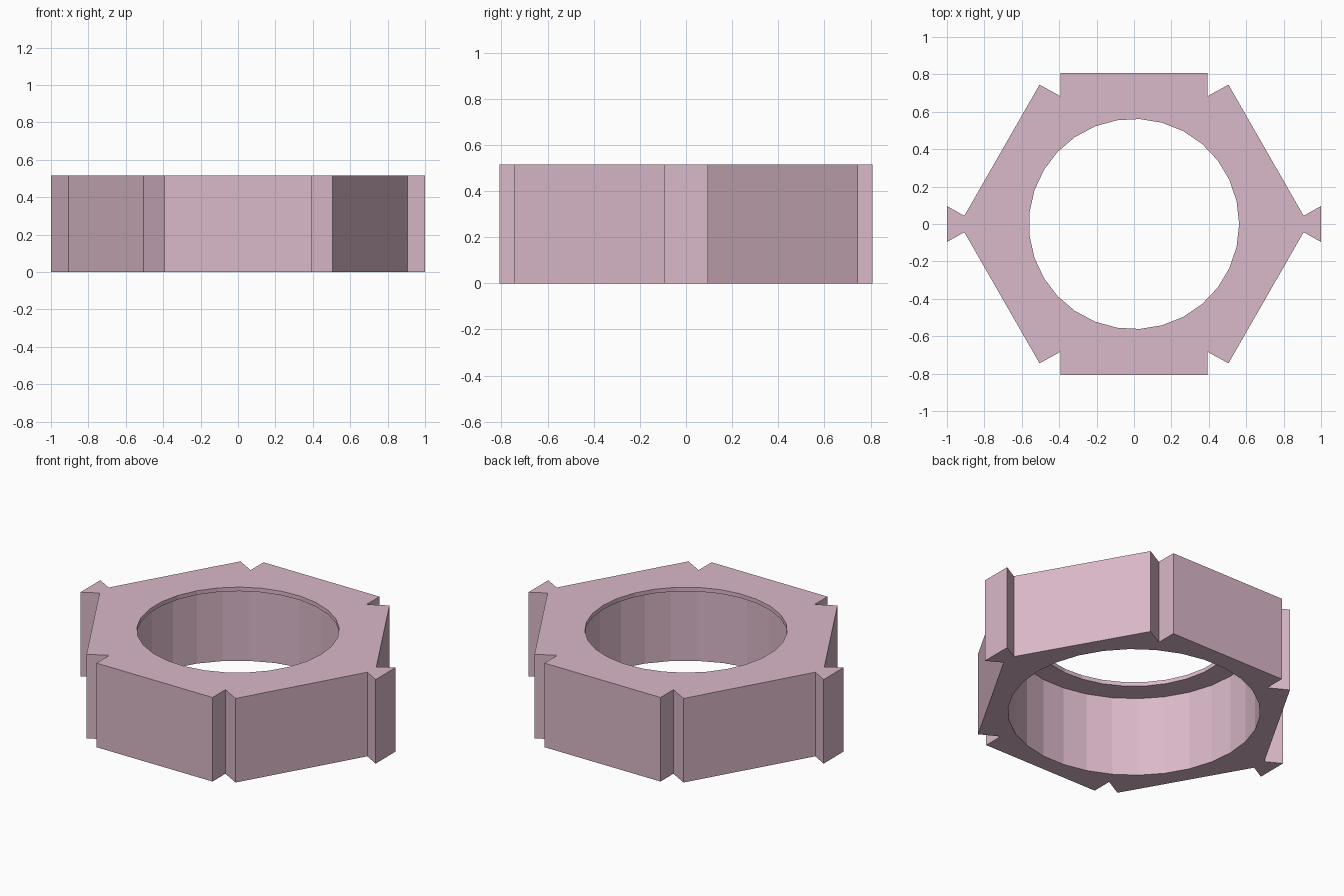
import bpy, bmesh, math

if "Cube" in bpy.data.objects:
    bpy.data.objects.remove(bpy.data.objects["Cube"])

HEIGHT = 0.515
LIP_Z = 0.49


def prism(name, outline, z0, z1):
    """Extrude a counter-clockwise xy outline from z0 to z1."""
    bm = bmesh.new()
    face = bm.faces.new([bm.verts.new((x, y, z0)) for x, y in outline])
    ext = bmesh.ops.extrude_face_region(bm, geom=[face])
    for v in ext["geom"]:
        if isinstance(v, bmesh.types.BMVert):
            v.co.z = z1
    bmesh.ops.recalc_face_normals(bm, faces=bm.faces)
    mesh = bpy.data.meshes.new(name)
    bm.to_mesh(mesh)
    bm.free()
    obj = bpy.data.objects.new(name, mesh)
    bpy.context.collection.objects.link(obj)
    return obj


def circle(radius, sides):
    return [(radius * math.cos(2 * math.pi * i / sides),
             radius * math.sin(2 * math.pi * i / sides)) for i in range(sides)]


# Quarter of the notched hexagon, mirrored into the full outline
quarter = [(1.0, 0.096), (0.907, 0.044), (0.505, 0.745), (0.393, 0.683), (0.393, 0.808)]
half = quarter + [(-x, y) for x, y in reversed(quarter)]
outline = half + [(x, -y) for x, y in reversed(half)]
body = prism("hex_ring", outline, 0, HEIGHT)

# Wide bore from below, narrower opening through the thin top lip
cutters = [prism("bore_cutter", circle(0.70, 30), -0.1, LIP_Z),
           prism("lip_cutter", circle(0.562, 29), 0.3, HEIGHT + 0.1)]
for cutter in cutters:
    mod = body.modifiers.new(cutter.name, "BOOLEAN")
    mod.operation = "DIFFERENCE"
    mod.solver = "EXACT"
    mod.object = cutter
    cutter.hide_render = True
    cutter.hide_set(True)

# Dusty pink
mat = bpy.data.materials.new("dusty_pink")
mat.diffuse_color = (0.70, 0.48, 0.58, 1)
mat.use_nodes = True
mat.node_tree.nodes["Principled BSDF"].inputs["Base Color"].default_value = mat.diffuse_color
body.data.materials.append(mat)
